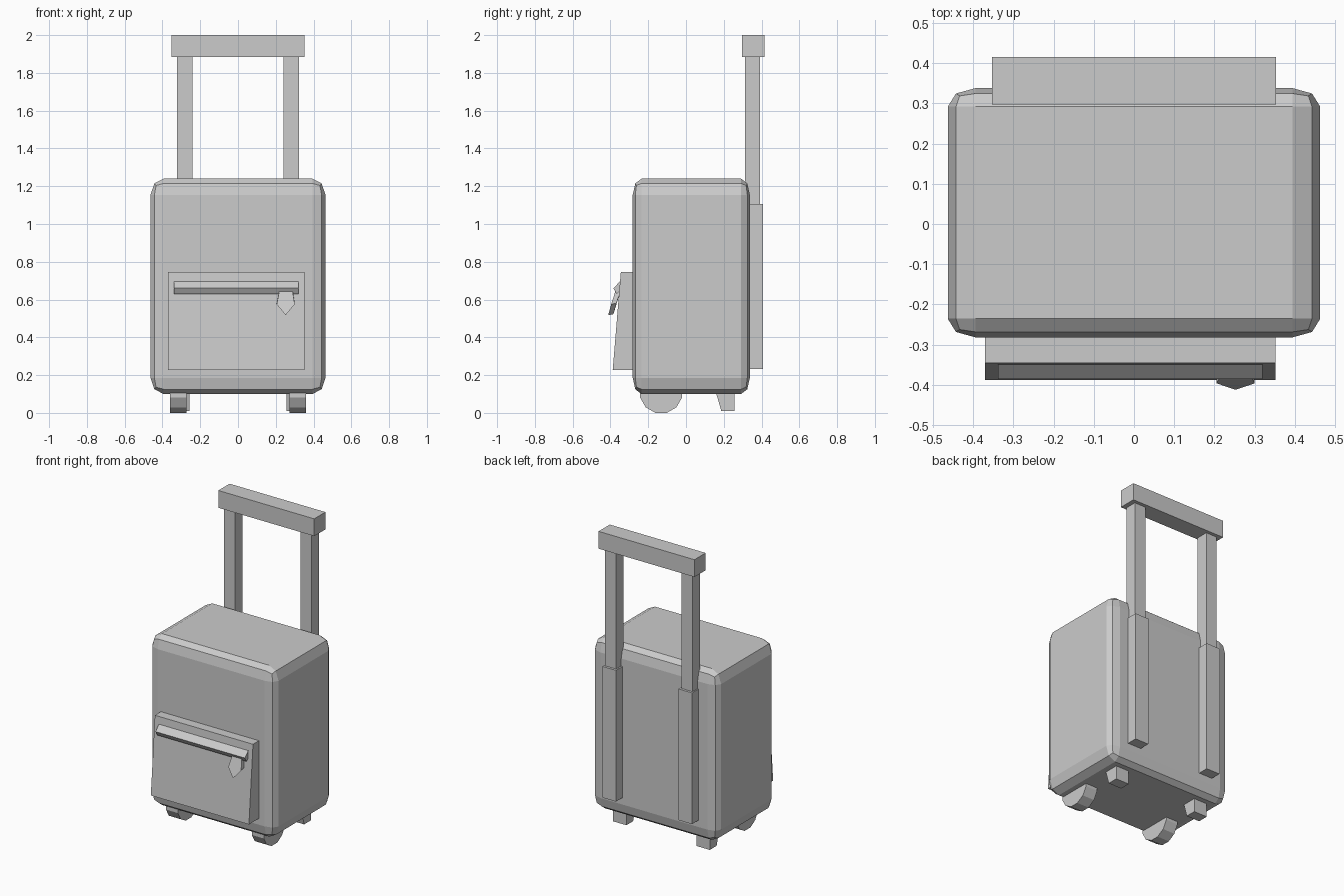
import bpy, bmesh, math
from mathutils import Vector

if "Cube" in bpy.data.objects:
    bpy.data.objects.remove(bpy.data.objects["Cube"])


def finish(name, bm):
    bmesh.ops.recalc_face_normals(bm, faces=bm.faces)
    me = bpy.data.meshes.new(name)
    bm.to_mesh(me)
    bm.free()
    ob = bpy.data.objects.new(name, me)
    bpy.context.collection.objects.link(ob)
    return ob


def extrude(name, points, offset):
    """Solid made by sweeping a flat 3D outline along an offset."""
    bm = bmesh.new()
    face = bm.faces.new([bm.verts.new(p) for p in points])
    res = bmesh.ops.extrude_face_region(bm, geom=[face], use_keep_orig=True)
    moved = [v for v in res["geom"] if isinstance(v, bmesh.types.BMVert)]
    bmesh.ops.translate(bm, verts=moved, vec=Vector(offset))
    return finish(name, bm)


def prism(name, x0, x1, profile):
    """Side profile (y, z) extruded from x0 to x1."""
    return extrude(name, [(x0, y, z) for y, z in profile], (x1 - x0, 0, 0))


def box(name, x0, x1, y0, y1, z0, z1):
    return prism(name, x0, x1, [(y0, z0), (y1, z0), (y1, z1), (y0, z1)])


def pair(name, x0, x1, profile):
    prism(name + "_right", x0, x1, profile)
    prism(name + "_left", -x1, -x0, profile)


def rect(y0, y1, z0, z1):
    return [(y0, z0), (y1, z0), (y1, z1), (y0, z1)]


# Case body: bevelled cube, stretched after bevelling
bm = bmesh.new()
bmesh.ops.create_cube(bm, size=2)
bmesh.ops.bevel(bm, geom=bm.edges[:], offset=0.15, segments=2, profile=0.5,
                affect='EDGES')
bmesh.ops.scale(bm, verts=bm.verts, vec=(0.463, 0.31, 0.57))
bmesh.ops.translate(bm, verts=bm.verts, vec=(0, 0.028, 0.67))
finish("case_body", bm)

# Front pocket, zip flap and zip pull
prism("front_pocket", -0.37, 0.352,
      [(-0.26, 0.228), (-0.388, 0.228), (-0.345, 0.745), (-0.26, 0.745)])
prism("zip_flap", -0.338, 0.32,
      [(-0.345, 0.70), (-0.385, 0.66), (-0.367, 0.63), (-0.335, 0.66)])
pull = [(0.22, -0.372, 0.65), (0.205, -0.396, 0.575), (0.252, -0.412, 0.517),
        (0.30, -0.396, 0.575), (0.288, -0.372, 0.65)]
extrude("zip_pull", pull, (0, 0.028, 0.006))

# Telescopic handle
pair("handle_sleeve", 0.23, 0.33, rect(0.31, 0.408, 0.232, 1.105))
pair("handle_pole", 0.24, 0.322, rect(0.312, 0.392, 1.0, 1.9))
box("handle_grip", -0.353, 0.353, 0.297, 0.415, 1.885, 2.0)

# Front wheels and rear feet
wheel = [(-0.132 + 0.115 * math.cos(math.radians(15 + 30 * i)),
          0.111 + 0.115 * math.sin(math.radians(15 + 30 * i))) for i in range(12)]
pair("front_wheel", 0.272, 0.36, wheel)
pair("rear_foot", 0.258, 0.356,
     [(0.155, 0.12), (0.187, 0.01), (0.258, 0.01), (0.258, 0.12)])
